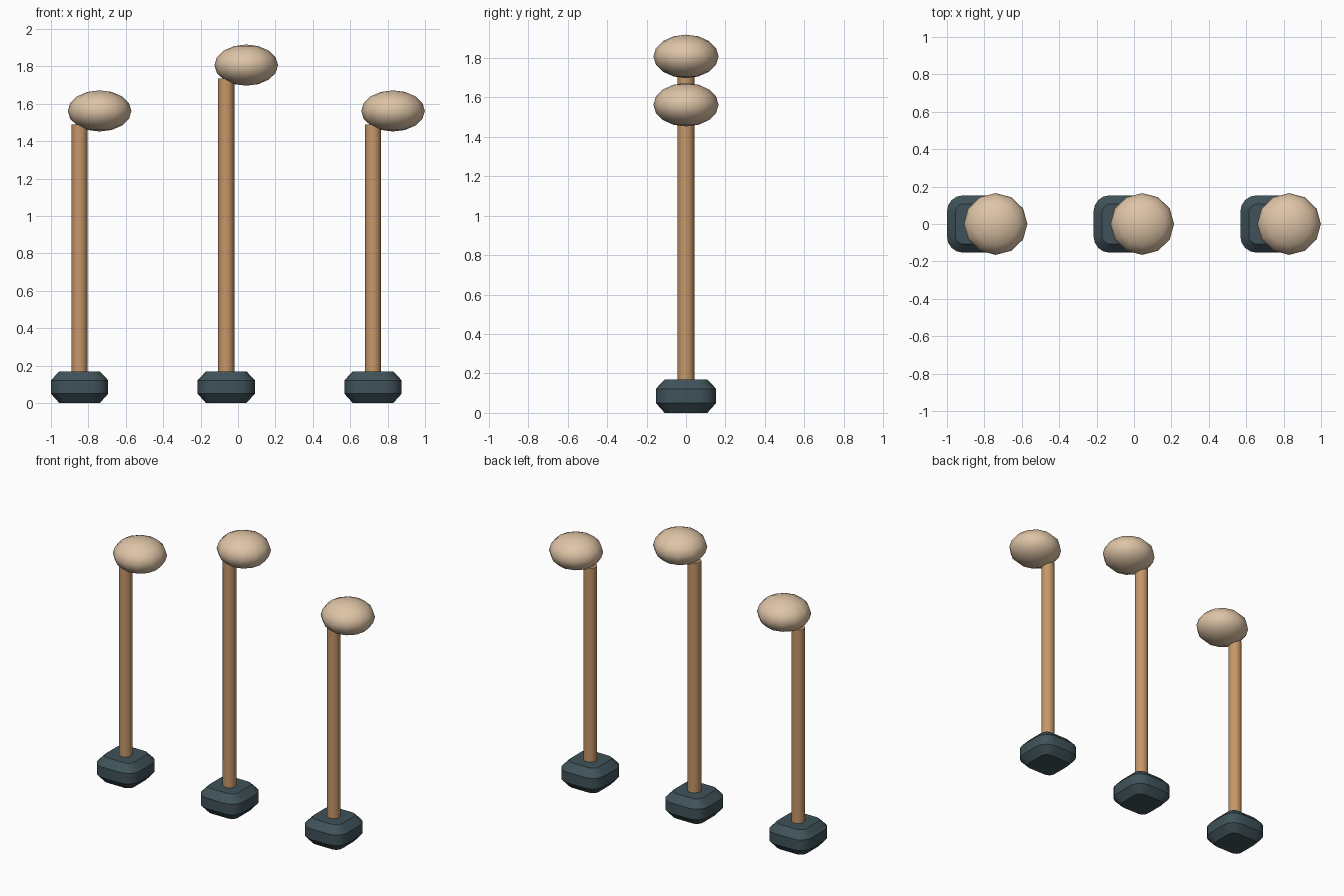
import bpy, bmesh, math

cube = bpy.data.objects.get("Cube")
if cube:
    bpy.data.objects.remove(cube)


def material(name, color):
    m = bpy.data.materials.new(name)
    m.diffuse_color = (*color, 1)
    m.use_nodes = True
    m.node_tree.nodes["Principled BSDF"].inputs["Base Color"].default_value = (*color, 1)
    return m


slate = material("dark slate", (0.05, 0.085, 0.1))
wood = material("warm wood", (0.56, 0.31, 0.14))
cream = material("cream", (0.73, 0.55, 0.38))


def finish(bm, name, mat, location, angle):
    bmesh.ops.recalc_face_normals(bm, faces=bm.faces)
    mesh = bpy.data.meshes.new(name)
    bm.to_mesh(mesh)
    bm.free()
    mesh.materials.append(mat)
    obj = bpy.data.objects.new(name, mesh)
    bpy.context.collection.objects.link(obj)
    obj.location = location
    bpy.ops.object.select_all(action="DESELECT")
    obj.select_set(True)
    bpy.context.view_layer.objects.active = obj
    bpy.ops.object.shade_smooth_by_angle(angle=math.radians(angle))


def rounded_square(bm, half, radius, z, steps=4):
    ring = []
    for corner in range(4):
        mid = math.radians(45 + 90 * corner)
        cx = math.copysign(half - radius, math.cos(mid))
        cy = math.copysign(half - radius, math.sin(mid))
        for i in range(steps + 1):
            a = math.radians(90 * (corner + i / steps))
            ring.append(bm.verts.new((cx + radius * math.cos(a), cy + radius * math.sin(a), z)))
    return ring


# Rounded block with chamfered top and bottom rims
def base(name, x):
    bm = bmesh.new()
    levels = [(0.108, 0.045, 0), (0.153, 0.085, 0.05), (0.153, 0.085, 0.122), (0.108, 0.045, 0.17)]
    rings = [rounded_square(bm, *level) for level in levels]
    for low, high in zip(rings, rings[1:]):
        for i in range(len(low)):
            j = (i + 1) % len(low)
            bm.faces.new((low[i], low[j], high[j], high[i]))
    bm.faces.new(rings[0])
    bm.faces.new(rings[-1])
    finish(bm, name, slate, (x, 0, 0), 40)


# Straight round post
def pole(name, x, top):
    bm = bmesh.new()
    bottom = 0.1
    bmesh.ops.create_cone(bm, cap_ends=True, segments=12, radius1=0.043, radius2=0.043, depth=top - bottom)
    finish(bm, name, wood, (x, 0, (top + bottom) / 2), 40)


# Flattened ball set off to one side of the post
def head(name, x, z):
    bm = bmesh.new()
    bmesh.ops.create_uvsphere(bm, u_segments=12, v_segments=8, radius=1)
    bmesh.ops.scale(bm, vec=(0.17, 0.165, 0.11), verts=bm.verts)
    finish(bm, name, cream, (x, 0, z), 60)


for side, x, top in (("right", -0.847, 1.49), ("middle", -0.063, 1.735), ("left", 0.722, 1.49)):
    base(side + "_base", x)
    pole(side + "_pole", x, top)
    head(side + "_head", x + 0.107, top + 0.072)
